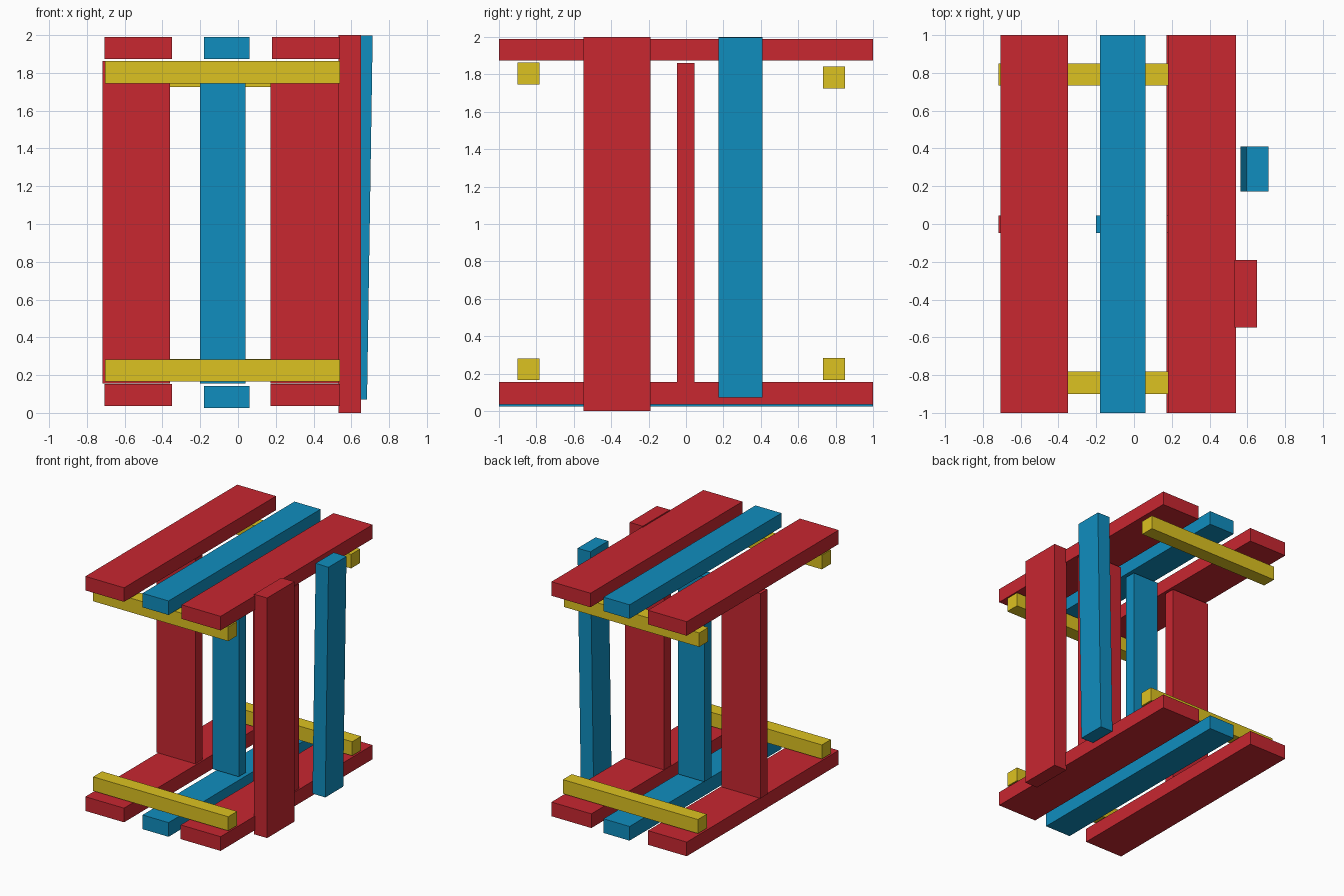
import bpy
from math import atan2
from mathutils import Matrix

if "Cube" in bpy.data.objects:
    bpy.data.objects.remove(bpy.data.objects["Cube"])


def material(name, rgb):
    m = bpy.data.materials.new(name)
    m.diffuse_color = (*rgb, 1)
    m.use_nodes = True
    m.node_tree.nodes["Principled BSDF"].inputs["Base Color"].default_value = m.diffuse_color
    return m


RED = material("red_paint", (0.58, 0.02, 0.03))
BLUE = material("blue_paint", (0.005, 0.27, 0.52))
YELLOW = material("yellow_paint", (0.72, 0.54, 0.015))


def board(name, mat, x, y, z):
    """Flat-faced box spanning the given (min, max) ranges."""
    spans = (x, y, z)
    bpy.ops.mesh.primitive_cube_add(size=1, location=[(a + b) / 2 for a, b in spans])
    ob = bpy.context.object
    ob.name = name
    ob.data.transform(Matrix.Diagonal([b - a for a, b in spans] + [1]))
    ob.data.materials.append(mat)
    return ob


# Three columns of boards: wide red, narrow blue, wide red
for side, mat, x, base, shift in (("left", RED, (-0.707, -0.35), 0.036, 0.011),
                                  ("middle", BLUE, (-0.18, 0.06), 0.025, 0.02),
                                  ("right", RED, (0.18, 0.54), 0.036, 0.008)):
    board(side + "_top_plank", mat, x, (-1, 1), (1.873, 1.99))
    x_low = (0.172, 0.54) if side == "right" else x
    board(side + "_bottom_plank", mat, x_low, (-1, 1), (base, base + 0.118))
    board(side + "_upright", mat, (x[0] - shift, x[1] - shift),
          (-0.047, 0.045), (0.156, 1.862))

# Cross battens between the plank layers
for name, x, y, z in (
        ("front_top_batten", (-0.705, 0.54), (-0.9, -0.782), (1.745, 1.863)),
        ("front_bottom_batten", (-0.705, 0.54), (-0.9, -0.782), (0.165, 0.282)),
        ("back_top_batten", (-0.717, 0.53), (0.732, 0.85), (1.725, 1.842)),
        ("back_bottom_batten", (-0.705, 0.54), (0.732, 0.85), (0.167, 0.284))):
    board(name, YELLOW, x, y, z)

# Side boards, the blue one leaning slightly
board("side_red_board", RED, (0.532, 0.652), (-0.548, -0.19), (0, 2))
lean = board("side_blue_board", BLUE, (0.58, 0.698), (0.173, 0.41), (0.072, 1.998))
lean.rotation_euler.y = atan2(0.03, 1.93)
